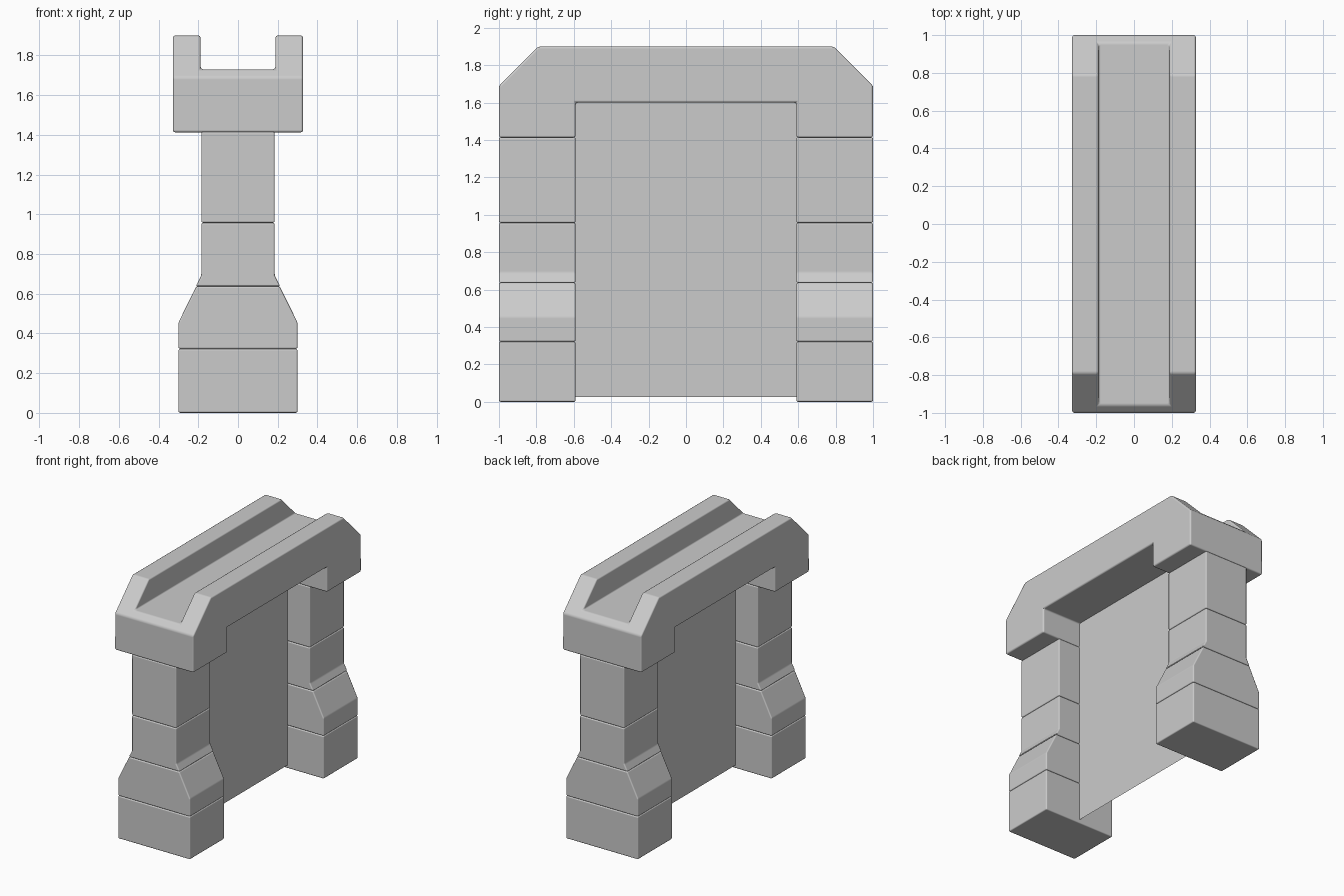
import bpy, bmesh, math
from mathutils import Vector

if "Cube" in bpy.data.objects:
    bpy.data.objects.remove(bpy.data.objects["Cube"])


def prism(name, profile, axis, lo, hi):
    """Extrude a closed (horizontal, z) profile along the x or y axis."""
    bm = bmesh.new()
    place = (lambda u, z, d: (d, u, z)) if axis == 'x' else (lambda u, z, d: (u, d, z))
    face = bm.faces.new([bm.verts.new(place(u, z, lo)) for u, z in profile])
    out = bmesh.ops.extrude_face_region(bm, geom=[face])
    step = Vector(place(0, 0, hi - lo))
    bmesh.ops.translate(bm, vec=step,
                        verts=[v for v in out['geom'] if isinstance(v, bmesh.types.BMVert)])
    bmesh.ops.recalc_face_normals(bm, faces=bm.faces)
    mesh = bpy.data.meshes.new(name)
    bm.to_mesh(mesh)
    bm.free()
    obj = bpy.data.objects.new(name, mesh)
    bpy.context.collection.objects.link(obj)
    return obj


def mirrored(half):
    """Complete a right-hand outline, listed bottom to top, across its centre."""
    return half + [(-u, z) for u, z in reversed(half)]


def soften(obj, width=0.009):
    """Rounded edges with smooth shading."""
    for p in obj.data.polygons:
        p.use_smooth = True
    bev = obj.modifiers.new("Bevel", 'BEVEL')
    bev.width = width
    bev.segments = 2
    bev.limit_method = 'ANGLE'
    bev.angle_limit = math.radians(20)
    bev.harden_normals = True


# Stacked pillar blocks at both ends
blocks = {
    "base_block": [(0.30, 0.0), (0.30, 0.322)],
    "tapered_block": [(0.30, 0.322), (0.30, 0.455), (0.21, 0.637)],
    "neck_block": [(0.213, 0.637), (0.185, 0.69), (0.185, 0.957)],
    "upper_block": [(0.185, 0.957), (0.185, 1.415)],
}
for end, lo, hi in (("front", -1.0, -0.59), ("back", 0.59, 1.0)):
    for part, half in blocks.items():
        soften(prism(f"{end}_{part}", mirrored(half), 'y', lo, hi))

# Top beam with chamfered ends and an arch notch below
side = mirrored([(0.59, 1.6), (0.59, 1.412), (1.0, 1.412), (1.0, 1.69), (0.79, 1.9)])
beam = prism("top_beam", side, 'x', -0.328, 0.328)

# Channel cut along the top of the beam
cutter = prism("channel_cutter", mirrored([(0.188, 1.73), (0.188, 2.1)]), 'y', -1.2, 1.2)
cutter.hide_render = True
cut = beam.modifiers.new("Channel", 'BOOLEAN')
cut.operation = 'DIFFERENCE'
cut.solver = 'EXACT'
cut.object = cutter
bpy.context.view_layer.objects.active = beam
bpy.ops.object.modifier_apply(modifier=cut.name)
bpy.data.objects.remove(cutter)
soften(beam, 0.012)

# Thin infill panel between the pillars
panel = bpy.data.meshes.new("infill_panel")
panel.from_pydata([(0, -0.6, 0.025), (0, 0.6, 0.025), (0, 0.6, 1.605), (0, -0.6, 1.605)],
                  [], [(0, 1, 2, 3)])
bpy.context.collection.objects.link(bpy.data.objects.new("infill_panel", panel))
